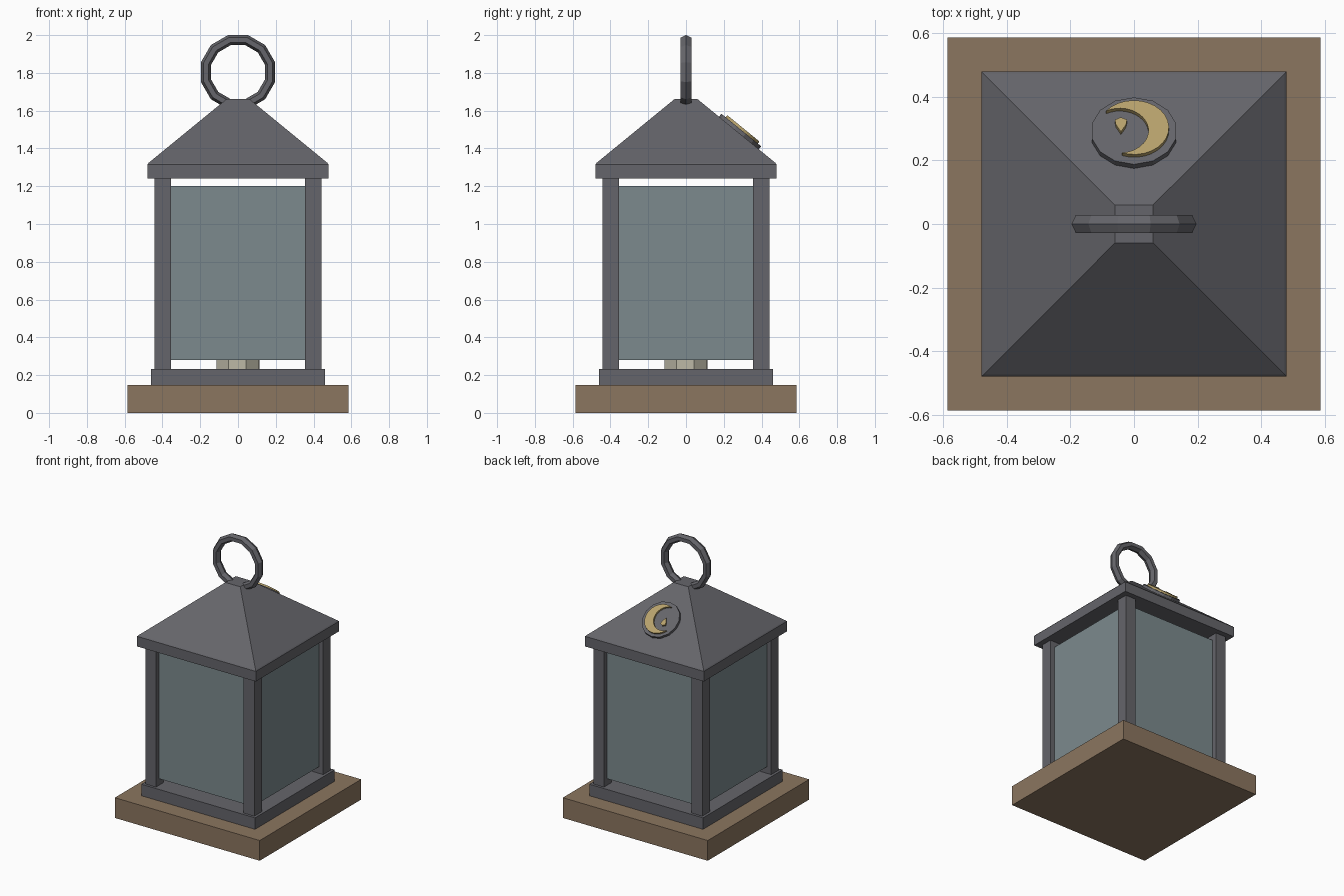
import bpy, bmesh
from math import sin, cos, pi, atan2, hypot
from mathutils import Matrix

if "Cube" in bpy.data.objects:
    bpy.data.objects.remove(bpy.data.objects["Cube"])


def material(name, rgb):
    m = bpy.data.materials.new(name)
    m.diffuse_color = (*rgb, 1)
    m.use_nodes = True
    m.node_tree.nodes["Principled BSDF"].inputs["Base Color"].default_value = m.diffuse_color
    return m


METAL = material("dark_metal", (0.13, 0.13, 0.145))
WOOD = material("wood", (0.26, 0.18, 0.115))
GLASS = material("glass", (0.20, 0.255, 0.27))
GOLD = material("gold", (0.47, 0.36, 0.15))
WAX = material("wax", (0.50, 0.48, 0.38))


def finish(name, bm, mat, matrix=None):
    bmesh.ops.recalc_face_normals(bm, faces=bm.faces)
    me = bpy.data.meshes.new(name)
    bm.to_mesh(me)
    bm.free()
    me.materials.append(mat)
    ob = bpy.data.objects.new(name, me)
    bpy.context.collection.objects.link(ob)
    if matrix:
        ob.matrix_world = matrix
    return ob


def loft(name, rings, mat, closed=False, matrix=None):
    """Skin a list of equal-length point rings; cap the ends unless closed."""
    bm = bmesh.new()
    vs = [[bm.verts.new(p) for p in r] for r in rings]
    n = len(rings[0])
    for i in range(len(vs) if closed else len(vs) - 1):
        a, b = vs[i], vs[(i + 1) % len(vs)]
        for j in range(n):
            k = (j + 1) % n
            bm.faces.new((a[j], a[k], b[k], b[j]))
    if not closed:
        bm.faces.new(vs[0])
        bm.faces.new(vs[-1])
    return finish(name, bm, mat, matrix)


def box(name, x0, x1, y0, y1, z0, z1, mat):
    flat = [(x0, y0), (x1, y0), (x1, y1), (x0, y1)]
    return loft(name, [[(x, y, z) for x, y in flat] for z in (z0, z1)], mat)


def prism(name, outline, z0, z1, mat, matrix=None):
    return loft(name, [[(x, y, z) for x, y in outline] for z in (z0, z1)], mat, matrix=matrix)


def circle(r, n, phase=0):
    return [(r * cos(2 * pi * i / n + phase), r * sin(2 * pi * i / n + phase)) for i in range(n)]


# Wooden plinth and metal floor plate
box("wooden_base", -.586, .586, -.586, .586, 0, .148, WOOD)
box("floor_plate", -.46, .46, -.46, .46, .148, .232, METAL)

# Corner posts
for sx, nx in ((-1, "left"), (1, "right")):
    for sy, ny in ((-1, "front"), (1, "back")):
        x, y = sx * .398, sy * .398
        box(f"{ny}_{nx}_post", x - .043, x + .043, y - .043, y + .043, .232, 1.242, METAL)

# Glass panes between the posts
for s, nx, ny in ((-1, "left", "front"), (1, "right", "back")):
    box(f"{ny}_glass", -.356, .356, s * .4 - .006, s * .4 + .006, .28, 1.2, GLASS)
    box(f"{nx}_glass", s * .4 - .006, s * .4 + .006, -.356, .356, .28, 1.2, GLASS)

# Candle and wick inside
prism("candle", circle(.122, 8, .35), .232, .6, WAX)
prism("wick", circle(.01, 6), .6, .66, METAL)

# Roof: eave band and truncated pyramid
loft("roof", [[(-h, -h, z), (h, -h, z), (h, h, z), (-h, h, z)]
              for h, z in ((.48, 1.242), (.48, 1.316), (.473, 1.324), (.06, 1.662))], METAL)

# Hanging ring
N = 12
rings = []
for i in range(N):
    a = 2 * pi * (i + .5) / N
    rings.append([((.1755 + u) * cos(a), w * 1.2, 1.804 + (.1755 + u) * sin(a))
                  for u, w in circle(.0275, 6)])
loft("hanging_ring", rings, METAL, closed=True)

# Medallion on the back roof slope
slope = atan2(1.662 - 1.324, .473 - .06)
roof_z = 1.662 - (.28 - .06) * (1.662 - 1.324) / (.473 - .06)
place = Matrix.Translation((0, .28, roof_z)) @ Matrix.Rotation(-slope, 4, 'X')
prism("medallion_disc", circle(.136, 14, pi / 14), -.004, .02, METAL, place)

# Crescent: outer arc then inner arc between the two tips
tip_a, tip_b = (-.088, .07), (-.038, -.1)


def arc(cx, cy, n):
    a0 = atan2(tip_b[1] - cy, tip_b[0] - cx)
    a1 = atan2(tip_a[1] - cy, tip_a[0] - cx)
    r0, r1 = hypot(tip_b[0] - cx, tip_b[1] - cy), hypot(tip_a[0] - cx, tip_a[1] - cy)
    return [(cx + (r0 + (r1 - r0) * t) * cos(a0 + (a1 - a0) * t),
             cy + (r0 + (r1 - r0) * t) * sin(a0 + (a1 - a0) * t))
            for t in (i / n for i in range(n + 1))]


outer, inner = arc(0, .002, 20), arc(-.045, -.01, 20)
prism("crescent", outer + inner[-2:0:-1], .018, .034, GOLD, place)

# Small drop beside the crescent
drop = [(-.06, .034), (-.041, .044), (-.022, .034), (-.025, .015), (-.041, -.015), (-.057, .015)]
prism("drop", drop, .018, .034, GOLD, place)
